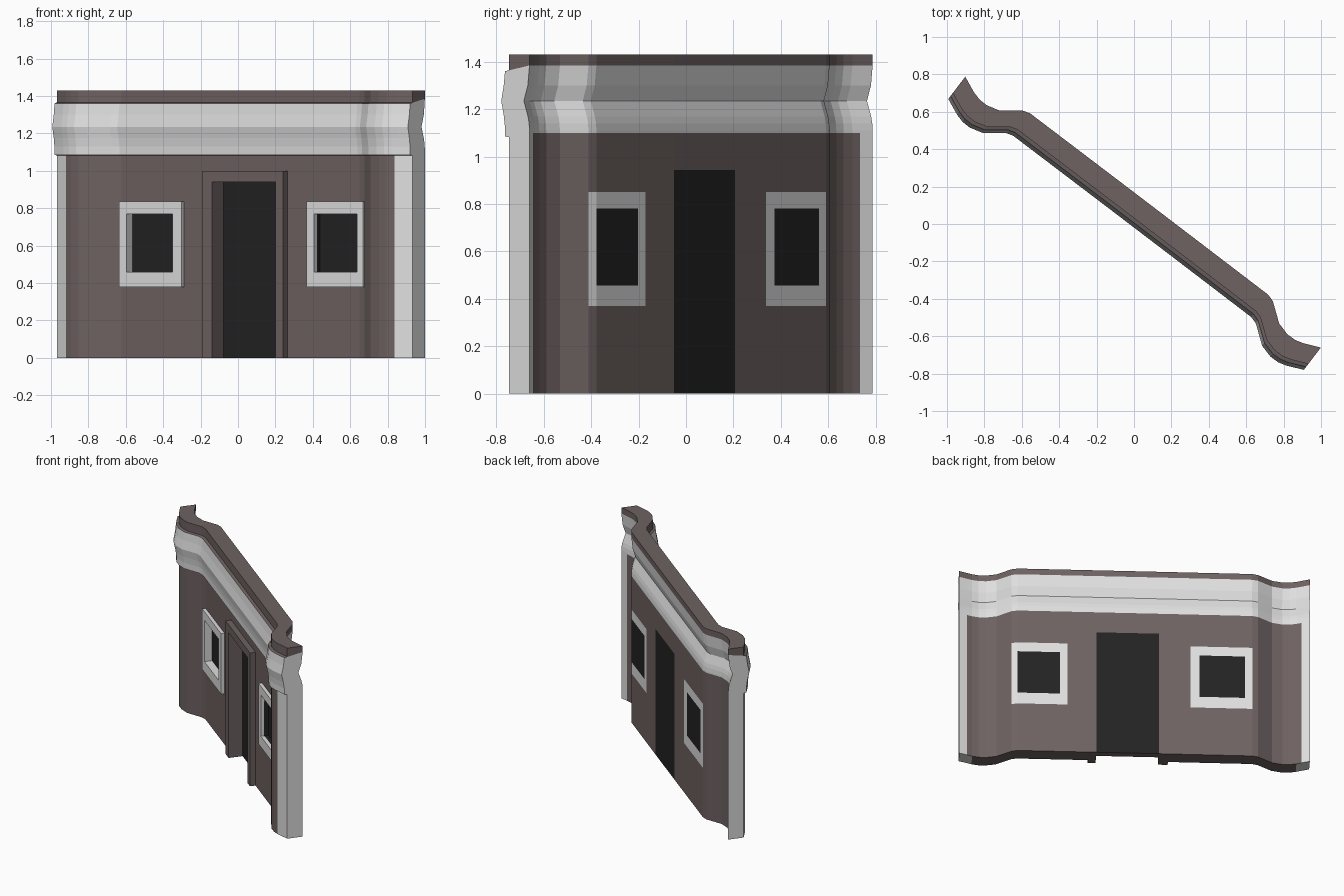
import bpy, bmesh, math

if "Cube" in bpy.data.objects:
    bpy.data.objects.remove(bpy.data.objects["Cube"])

TURN = math.radians(-37.3)   # wall runs diagonally in plan
THICK = 0.11


def material(name, col):
    m = bpy.data.materials.new(name)
    m.diffuse_color = (*col, 1)
    m.use_nodes = True
    m.node_tree.nodes["Principled BSDF"].inputs["Base Color"].default_value = m.diffuse_color
    return m


MATS = [material("brown_plaster", (0.155, 0.122, 0.12)),
        material("pale_trim", (0.74, 0.74, 0.74)),
        material("dark_opening", (0.017, 0.017, 0.017))]
BROWN, PALE, DARK = 0, 1, 2


def finish(name, bm):
    bmesh.ops.remove_doubles(bm, verts=bm.verts, dist=0.0004)
    bmesh.ops.recalc_face_normals(bm, faces=bm.faces)
    me = bpy.data.meshes.new(name)
    bm.to_mesh(me)
    bm.free()
    for m in MATS:
        me.materials.append(m)
    ob = bpy.data.objects.new(name, me)
    ob.rotation_euler.z = TURN
    bpy.context.collection.objects.link(ob)
    return ob


# plan curve of the back face (half, mirrored): distance along, depth
CURVE = [(0, .135), (.80, .134), (.84, .122), (.94, .047), (1.01, .028),
         (1.06, .029), (1.105, .041), (1.14, .056), (1.195, .08)]

# height profile: front z, front bulge, back z, back recess
PROFILE = [(0, 0, 0, 0), (.38, 0, .37, 0), (.46, 0, .455, 0), (.77, 0, .78, 0),
           (.835, 0, .85, 0), (.94, 0, .943, 0), (1.082, 0, 1.10, 0),
           (1.085, .02, 1.11, 0), (1.13, .021, 1.14, .002),
           (1.175, .027, 1.17, .008), (1.235, .04, 1.235, .03),
           (1.30, .027, 1.30, .009), (1.36, .02, 1.385, 0),
           (1.365, 0, 1.39, 0), (1.43, 0, 1.43, 0)]

# openings: s0, s1, bottom, top, recess, reveal colour
OPENINGS = [(-.75, -.44, .46, .77, .03, PALE), (.51, .80, .46, .77, .03, DARK),
            (-.163, .262, 0, .94, .06, BROWN)]
# frames: s0, s1, bottom, top, front depth, colour
FRAMES = [(-.80, -.38, .38, .835, 0.0, PALE), (.46, .84, .38, .835, 0.0, PALE),
          (-.23, .315, 0, 1.0, -.015, BROWN)]
NAMES = ["window_frame_left", "window_frame_right", "door_frame"]


def depth(s):
    s = abs(s)
    for (a, p), (b, q) in zip(CURVE, CURVE[1:]):
        if s <= b + 1e-6:
            return p + (q - p) * (s - a) / (b - a)


S = {x * k for x, _ in CURVE[1:] for k in (-1, 1)}
for o in OPENINGS + FRAMES[:2]:
    S |= {o[0], o[1]}
S = sorted(S)
NS, NZ = len(S) - 1, len(PROFILE) - 1


def front(i, j, r=0):
    z, b = PROFILE[j][:2]
    return (S[i], depth(S[i]) - THICK - b + r, z)


def back(i, j):
    z, b = PROFILE[j][2:]
    return (S[i], depth(S[i]) - b, z)


def find(items, i, j):
    """Opening or frame covering the cell, if any."""
    if 0 <= i < NS and 0 <= j < NZ:
        s = (S[i] + S[i + 1]) / 2
        z = (PROFILE[j][0] + PROFILE[j + 1][0]) / 2
        for o in items:
            if o[0] < s < o[1] and o[2] < z < o[3]:
                return o
    return None


def recess(i, j):
    o = find(OPENINGS, i, j)
    return o[4] if o else 0


def band(i, j, strip):
    """Colour by height and distance from the ends."""
    if j >= 12:
        return BROWN
    return PALE if j >= 6 or abs(S[i] + S[i + 1]) / 2 > strip else BROWN


# wall with cornice, recessed openings and painted back
bm = bmesh.new()


def quad(pts, mat):
    f = bm.faces.new([bm.verts.new(p) for p in pts])
    f.material_index = mat


for i in range(NS):
    for j in range(NZ):
        r, o = recess(i, j), find(OPENINGS, i, j)
        quad([front(i, j, r), front(i + 1, j, r), front(i + 1, j + 1, r), front(i, j + 1, r)],
             DARK if o else band(i, j, 1.105))
        bcol = band(i, j, 1.14)
        if o:
            bcol = DARK
        elif find(FRAMES[:2], i, j):
            bcol = PALE
        quad([back(i + 1, j), back(i, j), back(i, j + 1), back(i + 1, j + 1)], bcol)
        if o:   # reveals around each opening
            edges = [((i, j), (i, j + 1), (i - 1, j)), ((i + 1, j), (i + 1, j + 1), (i + 1, j)),
                     ((i, j + 1), (i + 1, j + 1), (i, j + 1)), ((i, j), (i + 1, j), (i, j - 1))]
            for a, b, nb in edges:
                if nb[1] >= 0 and recess(*nb) != r:
                    quad([front(*a), front(*b), front(*b, r), front(*a, r)], o[5])
    # underside and top
    r = recess(i, 0)
    quad([front(i, 0, r), back(i, 0), back(i + 1, 0), front(i + 1, 0, r)], band(i, 0, 1.105))
    quad([front(i, NZ), front(i + 1, NZ), back(i + 1, NZ), back(i, NZ)], BROWN)
# end caps
for i in (0, NS):
    for j in range(NZ):
        quad([front(i, j), back(i, j), back(i, j + 1), front(i, j + 1)],
             BROWN if j >= 12 else PALE)
finish("wall", bm)


# raised frames around windows and door
def box(bm, x0, x1, y0, y1, z0, z1):
    vs = bmesh.ops.create_cube(bm, size=1)["verts"]
    for v in vs:
        v.co = (x1 if v.co.x > 0 else x0, y1 if v.co.y > 0 else y0, z1 if v.co.z > 0 else z0)


for name, f, o in zip(NAMES, FRAMES, OPENINGS):
    bm = bmesh.new()
    y0, y1 = f[4], 0.0255
    box(bm, f[0], o[0], y0, y1, f[2], f[3])
    box(bm, o[1], f[1], y0, y1, f[2], f[3])
    box(bm, o[0], o[1], y0, y1, o[3], f[3])
    if f[2] < o[2]:
        box(bm, o[0], o[1], y0, y1, f[2], o[2])
    for face in bm.faces:
        face.material_index = f[5]
    finish(name, bm)
